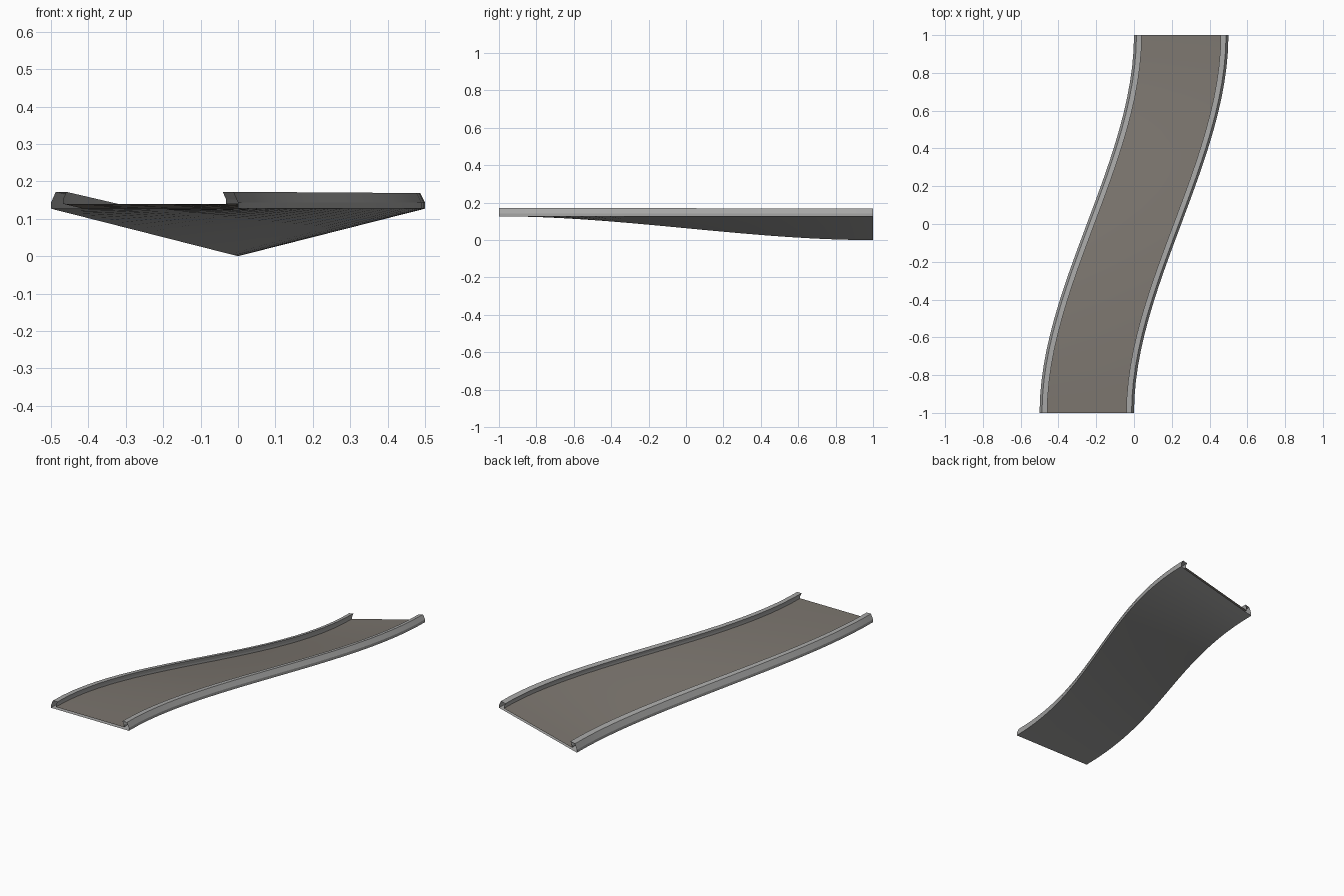
import bpy

if "Cube" in bpy.data.objects:
    bpy.data.objects.remove(bpy.data.objects["Cube"])

SEGMENTS = 24
DROP = 0.127      # how far the left edge sinks towards the back
HALF = 0.25       # half width of the track


def material(name, rgb):
    m = bpy.data.materials.new(name)
    m.diffuse_color = (*rgb, 1.0)
    m.use_nodes = True
    m.node_tree.nodes["Principled BSDF"].inputs["Base Color"].default_value = m.diffuse_color
    return m


def place(u, z, t):
    """Point of the cross-section (u, z) at t = 0 (front) .. 1 (back)."""
    s = t * t * (3 - 2 * t)
    return (-0.25 + 0.5 * s + u,
            -1 + 2 * t,
            z - DROP * s * (HALF - u) / (2 * HALF))


def sweep(name, profile, mat):
    """Sweep an open profile (clockwise seen from the front) along the S-bend."""
    n = len(profile)
    verts = [place(u, z, i / SEGMENTS) for i in range(SEGMENTS + 1) for u, z in profile]
    faces = [(i * n + j, i * n + j + 1, (i + 1) * n + j + 1, (i + 1) * n + j)
             for i in range(SEGMENTS) for j in range(n - 1)]
    mesh = bpy.data.meshes.new(name)
    mesh.from_pydata(verts, [], faces)
    mesh.materials.append(mat)
    obj = bpy.data.objects.new(name, mesh)
    bpy.context.collection.objects.link(obj)
    bpy.ops.object.select_all(action='DESELECT')
    obj.select_set(True)
    bpy.context.view_layer.objects.active = obj
    bpy.ops.object.shade_smooth_by_angle(angle=0.35)
    return obj


road_brown = material("road_brown_grey", (0.20, 0.18, 0.158))
kerb_grey = material("kerb_grey", (0.38, 0.38, 0.375))

# Kerbs: slanted outside, flat top, inner wall overhanging the road
left = [(-0.25, 0.127), (-0.25, 0.143), (-0.237, 0.172), (-0.209, 0.172),
        (-0.218, 0.152), (-0.218, 0.14)]
sweep("left_kerb", left, kerb_grey)
sweep("right_kerb", [(-u, z) for u, z in reversed(left)], kerb_grey)

# Driving surface, twisting from level to banked
sweep("road_surface", [(-0.218, 0.14), (0, 0.14), (0.218, 0.14)], road_brown)

# Underside
sweep("underside", [(0.25, 0.127), (0, 0.127), (-0.25, 0.127)], kerb_grey)
